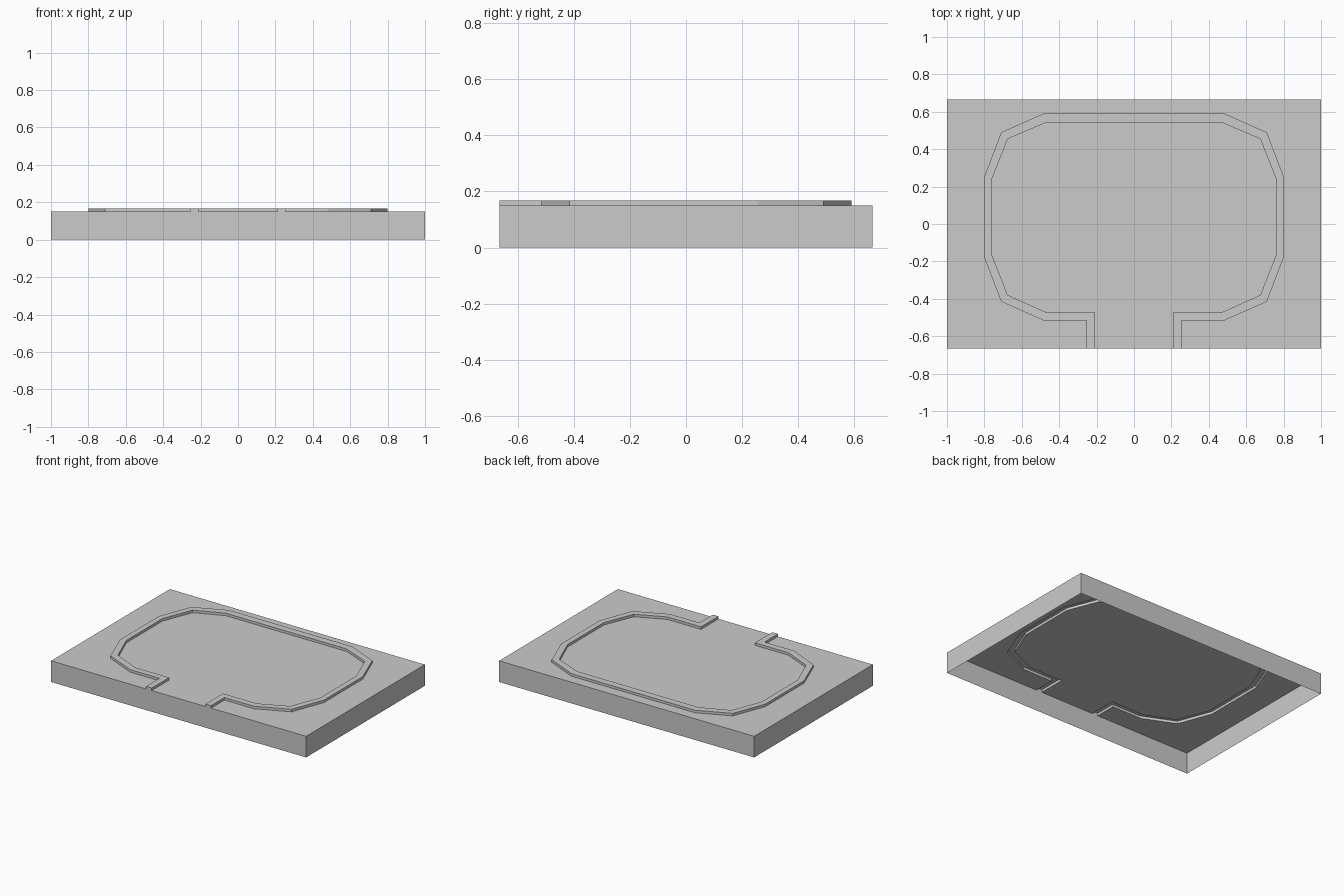
import bpy, bmesh

cube = bpy.data.objects.get("Cube")
if cube:
    bpy.data.objects.remove(cube, do_unlink=True)

HALF_X, HALF_Y = 1.0, 0.665   # slab half sizes
DECK, KERB = 0.15, 0.168      # slab top and kerb top heights

grey = bpy.data.materials.new("plain_grey")
colour = (0.6, 0.6, 0.6, 1)
grey.use_nodes = True
grey.diffuse_color = colour
grey.node_tree.nodes["Principled BSDF"].inputs["Base Color"].default_value = colour


def mirrored(half):
    """Full path from the -x half, running on to the +x half."""
    return half + [(-x, y) for x, y in reversed(half)]


# Kerb outlines, clockwise from the front opening
outer = mirrored([(-0.255, -HALF_Y), (-0.255, -0.515), (-0.485, -0.515), (-0.71, -0.415),
                  (-0.80, -0.18), (-0.80, 0.255), (-0.71, 0.49), (-0.485, 0.59)])
inner = mirrored([(-0.211, -HALF_Y), (-0.211, -0.47), (-0.475, -0.47), (-0.675, -0.38),
                  (-0.76, -0.165), (-0.76, 0.24), (-0.675, 0.455), (-0.475, 0.54)])
corners = [(HALF_X, -HALF_Y), (HALF_X, HALF_Y), (-HALF_X, HALF_Y), (-HALF_X, -HALF_Y)]


def make_object(name, polygons):
    bm = bmesh.new()
    for points in polygons:
        bm.faces.new([bm.verts.new(p) for p in points])
    bmesh.ops.remove_doubles(bm, verts=bm.verts, dist=0.0001)
    mesh = bpy.data.meshes.new(name)
    bm.to_mesh(mesh)
    bm.free()
    mesh.materials.append(grey)
    obj = bpy.data.objects.new(name, mesh)
    bpy.context.collection.objects.link(obj)


def at(path, z):
    return [(x, y, z) for x, y in path]


def wall(a, b, low, high):
    return [(*a, low), (*b, low), (*b, high), (*a, high)]


# Slab: four walls and two deck areas, open underneath and below the kerb
walls = [wall(a, b, 0, DECK) for a, b in zip(corners, corners[1:] + corners[:1])]
make_object("slab_walls", walls)
make_object("outer_deck", [at(corners + outer, DECK)])
make_object("inner_deck", [at(inner[::-1], DECK)])

# Kerb: hollow raised strip with both sides, top and front end caps
kerb = []
for i in range(len(outer) - 1):
    a, b, c, d = outer[i], outer[i + 1], inner[i + 1], inner[i]
    kerb += [at([d, c, b, a], KERB), wall(b, a, DECK, KERB), wall(d, c, DECK, KERB)]
kerb += [wall(outer[0], inner[0], DECK, KERB), wall(inner[-1], outer[-1], DECK, KERB)]
make_object("raised_kerb", kerb)
